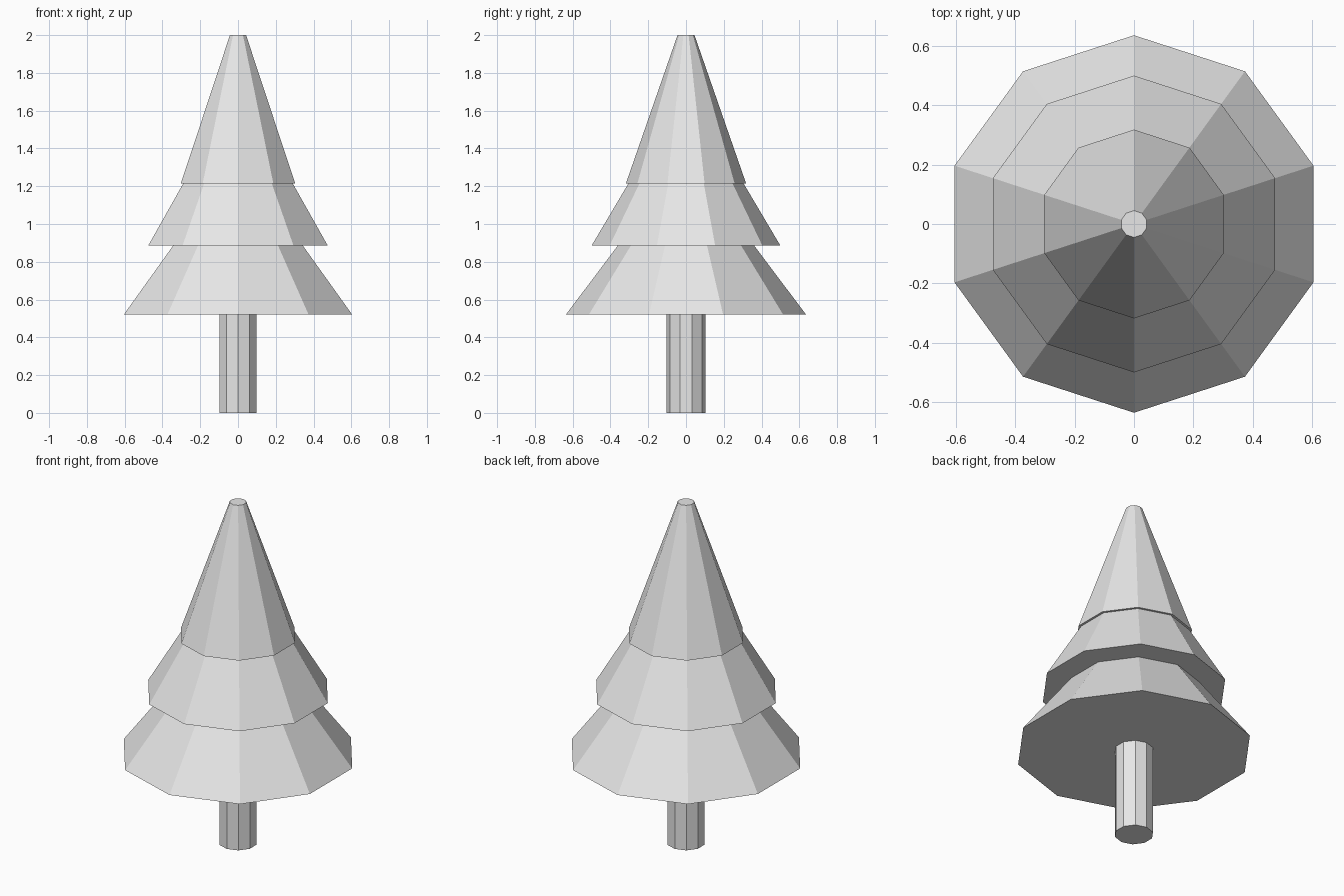
import bpy
import math

cube = bpy.data.objects.get("Cube")
if cube:
    bpy.data.objects.remove(cube, do_unlink=True)

SIDES = 10

# One plain grey for the whole tree
grey = bpy.data.materials.new("light_grey")
grey.use_nodes = True
colour = (0.8, 0.8, 0.8, 1.0)
grey.diffuse_color = colour
grey.node_tree.nodes["Principled BSDF"].inputs["Base Color"].default_value = colour


def tapered_part(name, z_low, z_high, r_low, r_high):
    """Closed, flat-shaded ten-sided frustum with corners on the y axis."""
    bpy.ops.mesh.primitive_cone_add(
        vertices=SIDES, radius1=r_low, radius2=r_high,
        depth=z_high - z_low, location=(0, 0, (z_low + z_high) / 2))
    part = bpy.context.object
    part.name = name
    part.data.materials.append(grey)
    return part


# Trunk, running up into the lowest branches
tapered_part("trunk", 0.0, 0.6, 0.104, 0.104)

# Three overlapping tiers of branches
tapered_part("lower_branches", 0.52, 1.05, 0.636, 0.237)
tapered_part("middle_branches", 0.885, 1.4, 0.5, 0.195)
tapered_part("top_branches", 1.215, 2.0, 0.318, 0.045)
